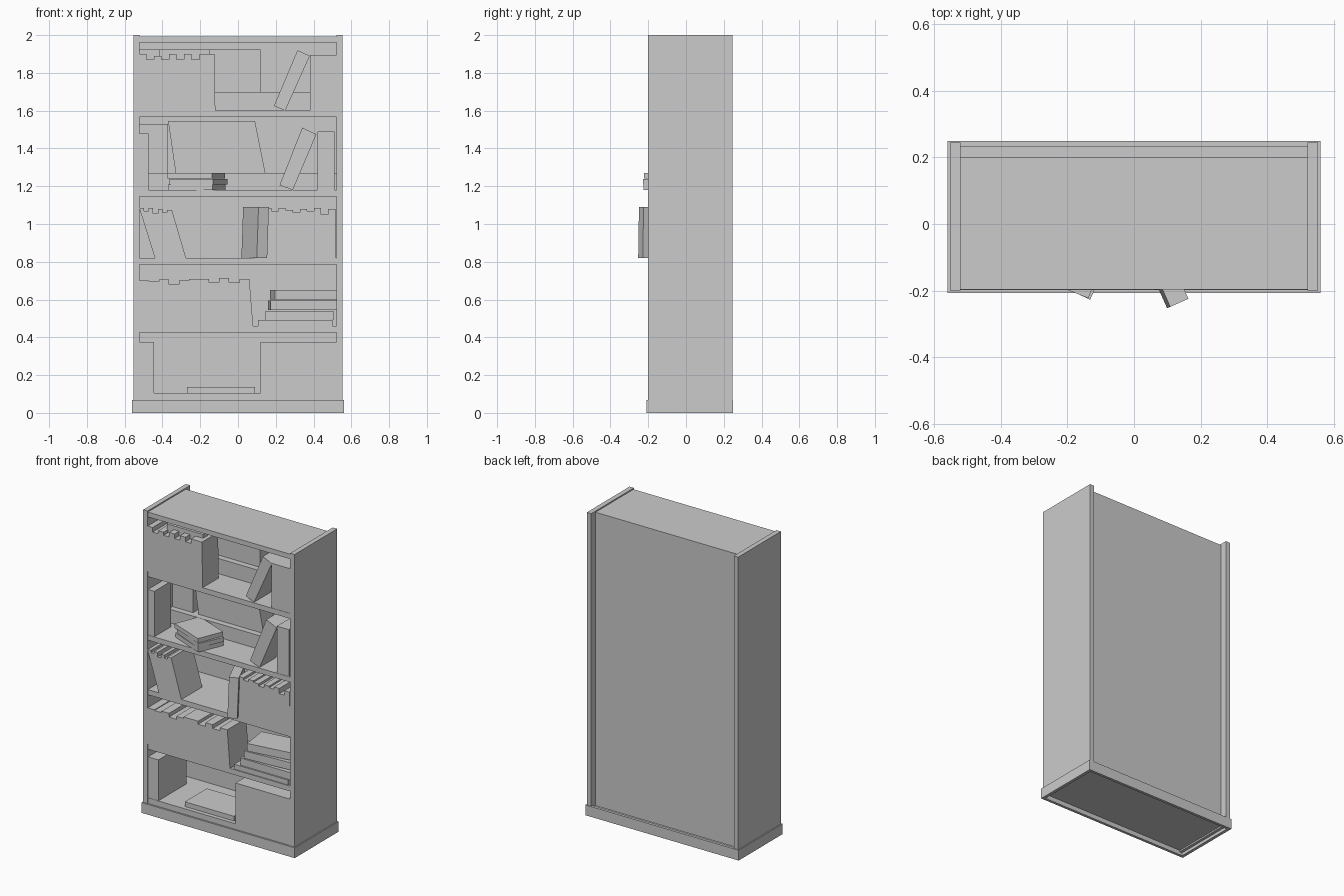
import bpy, bmesh
from math import radians
from mathutils import Matrix

if "Cube" in bpy.data.objects:
    bpy.data.objects.remove(bpy.data.objects["Cube"])


def finish(name, bm):
    bmesh.ops.recalc_face_normals(bm, faces=bm.faces)
    me = bpy.data.meshes.new(name)
    bm.to_mesh(me)
    bm.free()
    ob = bpy.data.objects.new(name, me)
    bpy.context.collection.objects.link(ob)
    return ob


def box(name, x0, x1, y0, y1, z0, z1, yaw=0):
    """Box from its limits, optionally turned about its own vertical axis."""
    bm = bmesh.new()
    bmesh.ops.create_cube(bm, size=1)
    bmesh.ops.scale(bm, vec=(x1 - x0, y1 - y0, z1 - z0), verts=bm.verts)
    ob = finish(name, bm)
    ob.matrix_world = (Matrix.Translation(((x0 + x1) / 2, (y0 + y1) / 2, (z0 + z1) / 2))
                       @ Matrix.Rotation(radians(yaw), 4, 'Z'))
    return ob


def prism(name, pts, y0, y1):
    """Front outline (x, z) extruded from y0 to y1."""
    bm = bmesh.new()
    f = bm.faces.new([bm.verts.new((x, y0, z)) for x, z in pts])
    ext = bmesh.ops.extrude_face_region(bm, geom=[f])
    bmesh.ops.translate(bm, vec=(0, y1 - y0, 0),
                        verts=[v for v in ext['geom'] if isinstance(v, bmesh.types.BMVert)])
    bm.faces.new([v for v in f.verts]) if not f.is_valid else None
    return finish(name, bm)


def row(name, xb, xt, z0, tops, y0, y1):
    """Row of books: xb / xt are the x limits at bottom and top, tops the heights."""
    w = (xt[1] - xt[0]) / len(tops)
    pts = [(xb[0], z0)]
    for i, z in enumerate(tops):
        pts += [(xt[0] + i * w, z), (xt[0] + (i + 1) * w, z)]
    pts.append((xb[1], z0))
    return prism(name, pts, y0, y1)


# Carcass
for s, n in ((-1, "left"), (1, "right")):
    box(n + "_side", s * .537 - .016, s * .537 + .016, -.2, .245, .02, 2)
box("top_panel", -.525, .525, -.197, .2, 1.96, 1.992)
box("back_panel", -.525, .525, .185, .2, .065, 1.97)
for i, z in enumerate((1.6, 1.18, .82, .46)):
    box(f"shelf_{i}", -.525, .525, -.197, .19, z - .034, z)
box("bottom_shelf", -.525, .525, -.197, .2, .05, .105)

# Plinth frame, open underneath
box("plinth_front", -.56, .56, -.208, -.19, 0, .068)
box("plinth_back", -.56, .56, .232, .25, 0, .068)
for s in (-1, 1):
    box("plinth_side", s * .55 - .01, s * .55 + .01, -.208, .25, 0, .068)
box("plinth_cover", -.54, .54, -.195, .24, .03, .055)

# Raised rear steps with a second row of books
box("rear_step_upper", -.525, .525, .02, .19, 1.6, 1.7)
box("rear_step_lower", -.525, .525, .02, .19, 1.18, 1.27)
box("rear_books_upper", -.525, .12, .06, .18, 1.7, 1.925)
box("rear_books_lower_left", -.525, -.37, .06, .18, 1.27, 1.53)
row("rear_books_lower_leaning", (-.33, .145), (-.37, .09), 1.27, [1.545], .06, .18)

# Top compartment
row("books_a", (-.525, -.12), (-.525, -.125), 1.6,
    [1.9, 1.87, 1.89, 1.87, 1.9, 1.87, 1.9, 1.87, 1.9, 1.9], -.198, -.03)
box("books_a_tall", -.415, -.15, -.15, -.03, 1.85, 1.925)
prism("leaning_book_a", [(.19, 1.625), (.25, 1.6), (.38, 1.89), (.315, 1.92)], -.19, -.02)
box("books_b", .38, .525, -.195, -.02, 1.6, 1.895)

# Second compartment
row("books_c", (-.525, -.475), (-.525, -.475), 1.18, [1.48], -.195, -.02)
for i, (dx, yaw) in enumerate(((0, -23), (.008, -25), (-.004, -22))):
    box(f"flat_book_{i}", -.345 + dx, -.09 + dx, -.182, -.002,
        1.18 + i * .03, 1.209 + i * .03, yaw)
prism("leaning_book_b", [(.22, 1.205), (.29, 1.18), (.415, 1.475), (.34, 1.51)], -.19, -.02)
box("books_d", .42, .51, -.195, -.02, 1.18, 1.49)

# Third compartment
row("books_e", (-.44, -.275), (-.523, -.35), .82,
    [1.085, 1.07, 1.085, 1.055, 1.08, 1.06, 1.075], -.198, .02)
book = row("pulled_out_book", (-.03, .03), (-.02, .04), -.135, [.135], -.14, .06)
book.matrix_world = Matrix.Translation((.07, -.113, .955)) @ Matrix.Rotation(radians(24), 4, 'Z')
row("books_f", (.14, .52), (.14, .515), .82,
    [1.085, 1.07, 1.085, 1.075, 1.06, 1.08, 1.07, 1.085, 1.05, 1.08], -.198, .02)

# Fourth compartment
row("books_g", (-.525, .08), (-.525, .06), .46,
    [.7, .695, .705, .68, .7, .71, .71, .69, .715, .69, .71], -.198, 0)
for i, (x0, x1, z0, z1, yaw) in enumerate(((.105, .5, .46, .492, 0), (.145, .505, .492, .54, 0),
                                           (.165, .515, .545, .595, 4), (.18, .515, .6, .65, 8))):
    box(f"stacked_book_{i}", x0, x1, -.19 + .01 * i, .03, z0, z1, yaw)

# Bottom compartment
box("books_h", -.525, -.445, -.195, .1, .105, .375)
box("lying_book", -.27, .09, -.17, .06, .105, .136)
box("large_books", .12, .525, -.198, .03, .105, .375)
